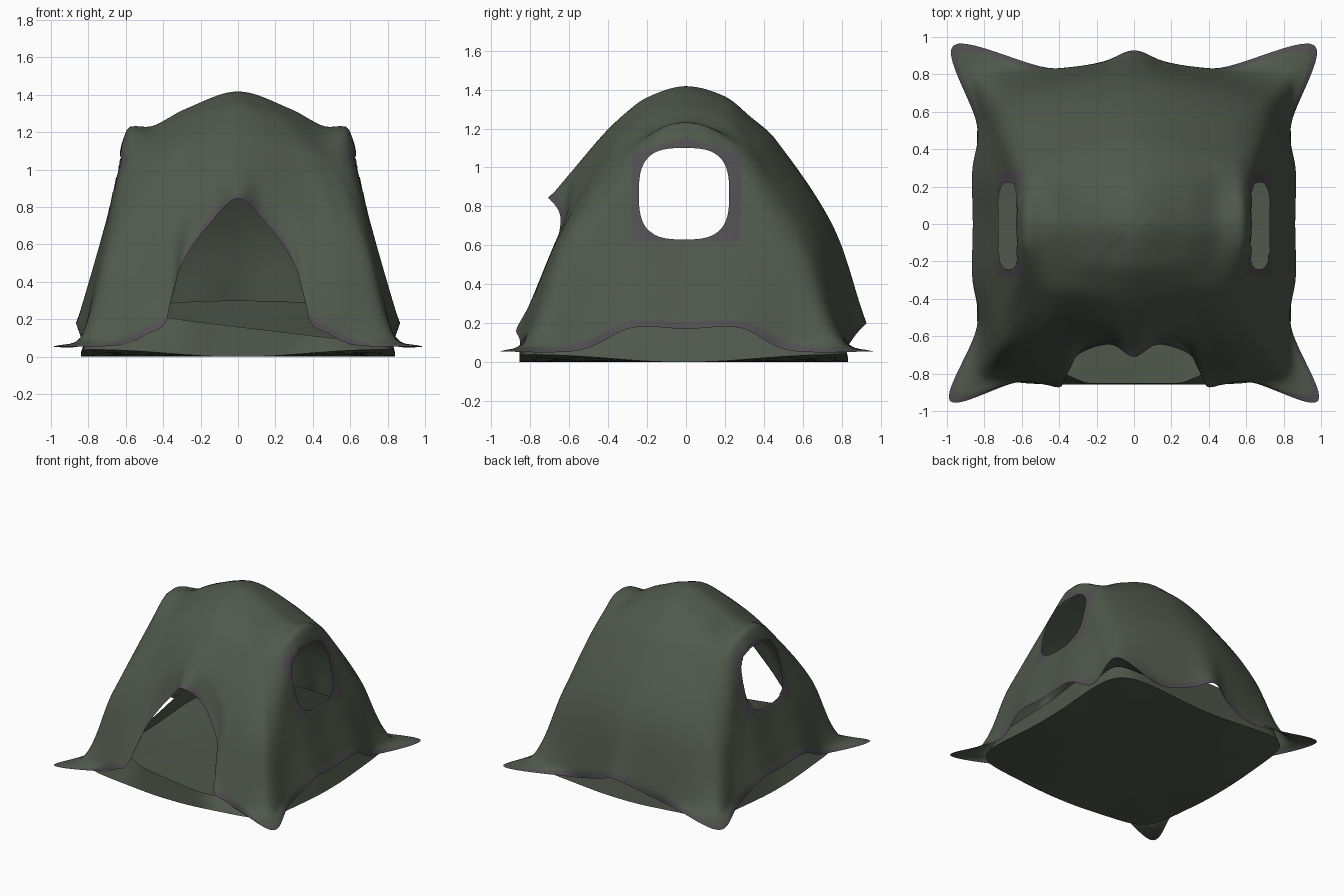
import bpy, bmesh, math
from mathutils import Vector

if "Cube" in bpy.data.objects:
    bpy.data.objects.remove(bpy.data.objects["Cube"])


def material(name, rgb):
    m = bpy.data.materials.new(name)
    m.diffuse_color = (*rgb, 1)
    m.use_nodes = True
    m.node_tree.nodes["Principled BSDF"].inputs["Base Color"].default_value = m.diffuse_color
    return m


GREEN = material("olive_fabric", (0.080, 0.097, 0.071))
GREY = material("grey_trim", (0.083, 0.076, 0.083))

# Right-hand half rings, keyed by station: 0 front, 5 front corner, 8 side, 11 back corner, 14 back
UPPER = {0: (0, -.2, 1.36), 3: (.16, -.18, 1.325), 5: (.24, -.15, 1.305), 8: (.28, 0, 1.325),
         11: (.24, .18, 1.305), 14: (0, .2, 1.365)}
ROOF = {0: (0, -.32, 1.272), 3: (.24, -.28, 1.235), 5: (.38, -.25, 1.18), 7: (.455, -.08, 1.22),
        8: (.46, 0, 1.232), 9: (.455, .08, 1.22), 11: (.38, .27, 1.195), 14: (0, .33, 1.262)}
SHOULDER = {0: (0, -.43, 1.165), 3: (.31, -.39, 1.11), 5: (.52, -.345, 1.04), 7: (.583, -.13, 1.19),
            8: (.592, 0, 1.217), 9: (.583, .13, 1.19), 11: (.52, .36, 1.05), 14: (0, .46, 1.145)}
WAIST = {0: (0, -.6, .965), 1: (.13, -.57, .945), 2: (.27, -.59, .82), 3: (.39, -.64, .68),
         4: (.55, -.66, .62), 5: (.69, -.61, .6), 7: (.71, -.25, .7), 8: (.705, 0, .72),
         9: (.71, .25, .7), 11: (.685, .585, .6), 12: (.46, .69, .63), 14: (0, .755, .7)}
ANKLE = {0: (0, -.69, .86), 1: (.125, -.635, .78), 2: (.28, -.665, .575), 3: (.385, -.825, .25),
         4: (.59, -.835, .13), 5: (.82, -.79, .11), 6: (.825, -.54, .12), 7: (.845, -.28, .23),
         8: (.84, 0, .23), 9: (.845, .28, .23), 10: (.825, .54, .12), 11: (.81, .785, .11),
         12: (.46, .825, .12), 13: (.18, .86, .2), 14: (0, .91, .25)}
HEM = {0: (0, -.71, .845), 1: (.125, -.645, .742), 2: (.285, -.69, .525), 2.6: (.355, -.775, .33),
       3: (.388, -.868, .18), 3.5: (.48, -.858, .125), 4: (.62, -.845, .063), 5: (.985, -.945, .055),
       6: (.84, -.55, .06), 7: (.865, -.28, .175), 8: (.862, 0, .17), 9: (.865, .28, .175),
       10: (.84, .53, .06), 11: (.965, .955, .055), 12: (.46, .835, .06), 13: (.18, .865, .13),
       14: (0, .928, .2)}


def spline(keys, t):
    """Cubic curve through unevenly spaced keys."""
    ks = sorted(keys)
    i = max(k for k in range(len(ks) - 1) if ks[k] <= t or k == 0)

    def slope(j):
        lo, hi = max(j - 1, 0), min(j + 1, len(ks) - 1)
        return (keys[ks[hi]] - keys[ks[lo]]) / (ks[hi] - ks[lo])
    h = ks[i + 1] - ks[i]
    s = (t - ks[i]) / h
    return ((2*s**3 - 3*s*s + 1) * keys[ks[i]] + (s**3 - 2*s*s + s) * h * slope(i)
            + (3*s*s - 2*s**3) * keys[ks[i + 1]] + (s**3 - s*s) * h * slope(i + 1))


def whole_ring(half):
    """Add mirrored neighbours so the ring is smooth across the centre line."""
    keys = {k: Vector(p) for k, p in half.items()}
    a, b = sorted(keys)[1], sorted(keys)[-2]
    for src, dst in ((a, -a), (b, 28 - b)):
        x, y, z = keys[src]
        keys[dst] = Vector((-x, y, z))
    return keys


RINGS = [whole_ring(r) for r in (UPPER, ROOF, SHOULDER, WAIST, ANKLE, HEM)]
ROWS, PER = 60, 10


def column(t):
    """Apex-to-hem line, evenly resampled, with a last strip for the trim."""
    keys, at, last = {}, 0, Vector((0, 0, 1.418))
    keys[0] = last
    for r in RINGS:
        p = spline(r, t)
        at += (p - last).length
        keys[at] = last = p
    first = sorted(keys)[1]
    x, y, z = keys[first]
    keys[-first] = Vector((-x, -y, z))      # rounds the peak
    pts = [spline(keys, at * i / 100) for i in range(101)]
    run = [0]
    for a, b in zip(pts, pts[1:]):
        run.append(run[-1] + (b - a).length)
    trim = .039 + .016 * max(0, 1 - min(abs(t - 5), abs(t - 11)))
    out, j = [], 0
    for d in [(run[-1] - trim) * i / ROWS for i in range(ROWS + 1)] + [run[-1]]:
        while j < 99 and run[j + 1] < d:
            j += 1
        out.append(pts[j].lerp(pts[j + 1], (d - run[j]) / max(run[j + 1] - run[j], 1e-9)))
    return out


def finish(bm, name):
    me = bpy.data.meshes.new(name)
    for f in bm.faces:
        f.smooth = True
    bm.to_mesh(me)
    bm.free()
    me.materials.append(GREEN)
    me.materials.append(GREY)
    ob = bpy.data.objects.new(name, me)
    bpy.context.collection.objects.link(ob)
    return ob


# Tent canopy
bm = bmesh.new()
half = [column(i / PER) for i in range(14 * PER + 1)]
flip = [[Vector((-p.x, p.y, p.z)) for p in c] for c in half[-2:0:-1]]
cols = [[bm.verts.new(p) for p in c] for c in half + flip]
for a, b in zip(cols, cols[1:] + cols[:1]):
    for r in range(ROWS + 1):
        f = bm.faces.new((a[r], a[r + 1], b[r + 1], b[r]))
        f.material_index = int(r == ROWS)
bmesh.ops.remove_doubles(bm, verts=bm.verts, dist=1e-5)


# Grey window panels: clean cuts along the panel edges, then colour inside
def near_window(f):
    c = f.calc_center_median()
    return abs(c.x) > .58 and abs(c.y) < .34 and .55 < c.z < 1.2


for co, no in (((0, .28, 0), (0, 1, 0)), ((0, -.28, 0), (0, 1, 0)), ((0, 0, .62), (0, 0, 1)),
               ((0, 0, 1.155), (0, .33, 1)), ((0, 0, 1.155), (0, -.33, 1))):
    faces = [f for f in bm.faces if near_window(f)]
    geom = faces + list({e for f in faces for e in f.edges}) + list({v for f in faces for v in f.verts})
    bmesh.ops.bisect_plane(bm, geom=geom, plane_co=co, plane_no=no, dist=1e-5)
for f in bm.faces:
    c = f.calc_center_median()
    if abs(c.x) > .58 and abs(c.y) < .28 and .62 < c.z < 1.155 - .33 * abs(c.y):
        f.material_index = 1

# Window openings: remove a rounded square and tidy its rim
CY, CZ, A, B, N = -.01, .865, .232, .235, 3


def win(p):
    return (abs((p.y - CY) / A)**N + abs((p.z - CZ) / B)**N)**(1 / N)


hole = {f for f in bm.faces if abs(f.calc_center_median().x) > .58 and win(f.calc_center_median()) < 1}
rim = {v for f in hole for v in f.verts if any(g not in hole for g in v.link_faces)}
bmesh.ops.delete(bm, geom=list(hole), context='FACES')
for v in rim:
    if v.is_valid:
        k = 1 / win(v.co)
        z = CZ + (v.co.z - CZ) * k
        v.co.x -= math.copysign(.26 * (z - v.co.z), v.co.x)
        v.co.y = CY + (v.co.y - CY) * k
        v.co.z = z
bmesh.ops.recalc_face_normals(bm, faces=bm.faces)
finish(bm, "tent_canopy")

# Floor tub: rounded-square groundsheet, corners lifted a little, with a raised wall
bm = bmesh.new()
SEG = 144


def tub_point(i, scale, height):
    a = 2 * math.pi * i / SEG
    c, s = math.cos(a), math.sin(a)
    r = 1 / (abs(c)**8 + abs(s)**8)**(1 / 8)
    x, y = r * c, r * s
    lift = .038 * (2 * abs(c * s))**2.5 * min(1, scale)**4
    top = .19 + (.11 * s if s > 0 else .03 * s) - (.1 * x if s < -.7 else 0)
    if x < 0:                                # the left wall hangs lower
        top -= .07 * c**4
    door = max(0, min(1, (.5 - abs(x)) / .2)) if y < -.8 else 0   # wall stands upright in the doorway
    inset = 1 - .075 * height * (1 - .9 * door)
    return (.84 * scale * x * inset, -.012 + .845 * scale * y * inset, lift + (top - lift) * height)


levels = [(.35, 0), (.7, 0), (.88, 0), (1, 0), (1, .25), (1, .6), (1, 1)]
rings = [[bm.verts.new(tub_point(i, sc, h)) for i in range(SEG)] for sc, h in levels]
bm.faces.new(rings[0][::-1])
for lo, hi in zip(rings, rings[1:]):
    for i in range(SEG):
        j = (i + 1) % SEG
        bm.faces.new((lo[i], lo[j], hi[j], hi[i]))
bmesh.ops.recalc_face_normals(bm, faces=bm.faces)
tub = finish(bm, "floor_tub")
bpy.context.view_layer.objects.active = tub
tub.select_set(True)
bpy.ops.object.shade_smooth_by_angle(angle=math.radians(40))
